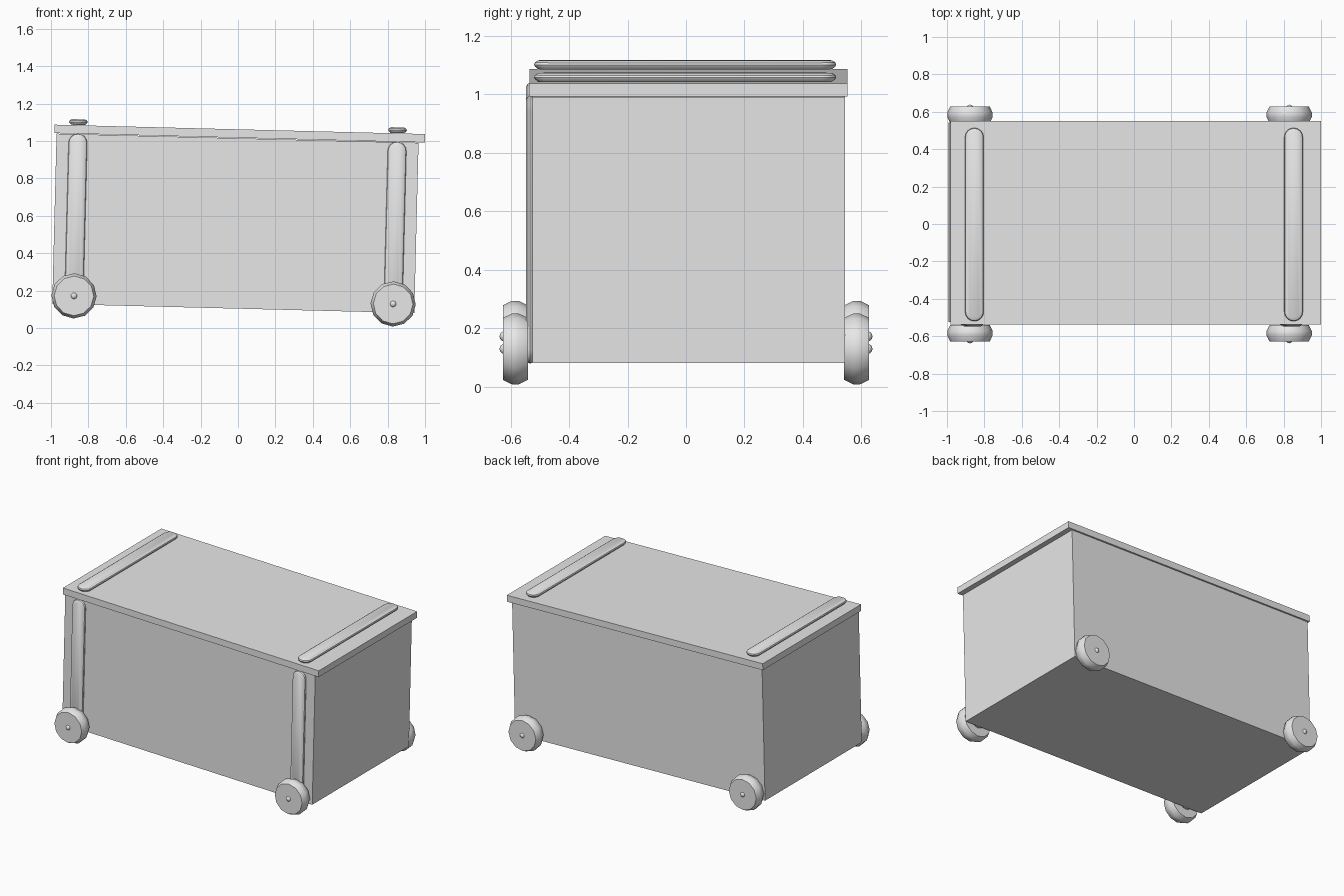
import bpy, bmesh, math
from mathutils import Matrix

old = bpy.data.objects.get("Cube")
if old:
    bpy.data.objects.remove(old, do_unlink=True)

GREY = (0.8, 0.8, 0.8, 1)
grey = bpy.data.materials.new("light grey")
grey.use_nodes = True
grey.diffuse_color = GREY
grey.node_tree.nodes["Principled BSDF"].inputs["Base Color"].default_value = GREY

# The whole chest leans slightly down towards +x
LEAN = Matrix.Rotation(0.0253, 4, 'Y')


def finish(name, bm, place=Matrix(), smooth=None):
    bmesh.ops.recalc_face_normals(bm, faces=bm.faces)
    mesh = bpy.data.meshes.new(name)
    bm.to_mesh(mesh)
    bm.free()
    mesh.materials.append(grey)
    obj = bpy.data.objects.new(name, mesh)
    bpy.context.collection.objects.link(obj)
    obj.matrix_world = LEAN @ place
    if smooth:
        bpy.ops.object.select_all(action='DESELECT')
        obj.select_set(True)
        bpy.context.view_layer.objects.active = obj
        bpy.ops.object.shade_smooth_by_angle(angle=math.radians(smooth))
    return obj


def box(name, low, high):
    bm = bmesh.new()
    bmesh.ops.create_cube(bm, size=1)
    for v in bm.verts:
        v.co = [(a + b) / 2 + c * (b - a) for a, b, c in zip(low, high, v.co)]
    return finish(name, bm)


def loft(bm, rings):
    """Skin a list of matching vertex loops and cap both ends."""
    loops = [[bm.verts.new(p) for p in ring] for ring in rings]
    for a, b in zip(loops, loops[1:]):
        for i in range(len(a)):
            j = (i + 1) % len(a)
            bm.faces.new((a[i], a[j], b[j], b[i]))
    bm.faces.new(loops[0])
    bm.faces.new(loops[-1])


def strap(name, length, place):
    """Round-ended strip along local y, with a bevelled rim."""
    def outline(radius, z):
        pts = []
        for end in (1, -1):
            for i in range(9):
                a = math.pi * i / 8
                pts.append((end * radius * math.cos(a),
                            end * (length / 2 - 0.05 + radius * math.sin(a)), z))
        return pts
    bm = bmesh.new()
    loft(bm, [outline(r, z) for r, z in
              ((0.036, -0.015), (0.047, -0.006), (0.05, 0), (0.047, 0.008), (0.036, 0.015))])
    finish(name, bm, place, 35)


def wheel(name, x, side):
    """Twelve-sided wheel with bevelled tread, axle along y."""
    bm = bmesh.new()
    loft(bm, [[(r * math.cos(math.tau * i / 12), y, r * math.sin(math.tau * i / 12))
               for i in range(12)]
              for y, r in ((-0.043, 0.106), (-0.012, 0.121), (0.012, 0.121), (0.043, 0.106))])
    spot = Matrix.Translation((x, side * 0.584, 0.150))
    finish(name, bm, spot, 35)
    # Axle cap
    bm = bmesh.new()
    bmesh.ops.create_uvsphere(bm, u_segments=12, v_segments=8, radius=0.018)
    finish(name + "_axle_cap", bm, Matrix.Translation((x, side * 0.62, 0.150)), 60)


# Chest body and lid
box("chest_body", (-0.996, -0.525, 0.104), (0.94, 0.544, 1.0145))
box("chest_lid", (-1.0075, -0.536, 1.0173), (0.974, 0.552, 1.0623))

# Straps and wheels at both ends
upright = Matrix.Rotation(math.pi / 2, 4, 'X')
for end, x in (("right", -0.881), ("left", 0.826)):
    strap(end + "_lid_strap", 1.034, Matrix.Translation((x, -0.003, 1.0795)))
    strap(end + "_front_strap", 0.918, Matrix.Translation((x, -0.533, 0.559)) @ upright)
    for row, side in (("front", -1), ("back", 1)):
        wheel(f"{row}_{end}_wheel", x, side)
